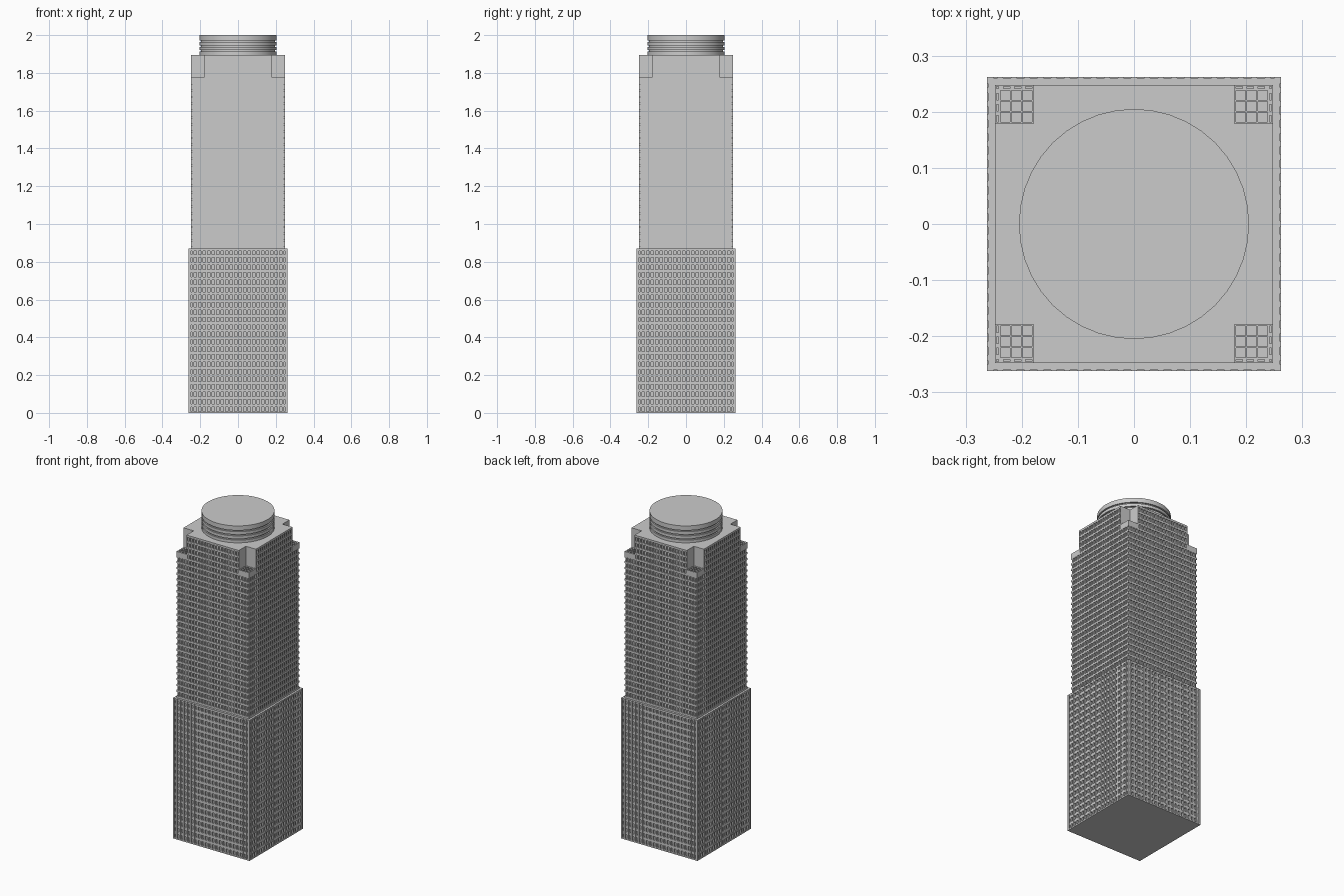
import bpy, bmesh, math
from mathutils import Matrix, Vector

cube = bpy.data.objects.get("Cube")
if cube:
    bpy.data.objects.remove(cube, do_unlink=True)

# One concrete grey for the whole tower
grey = bpy.data.materials.new("concrete grey")
GREY = (0.6, 0.6, 0.6, 1.0)
grey.diffuse_color = GREY
grey.use_nodes = True
grey.node_tree.nodes["Principled BSDF"].inputs["Base Color"].default_value = GREY


def add_box(bm, x0, x1, y0, y1, z0, z1):
    size = Vector((x1 - x0, y1 - y0, z1 - z0))
    mid = Vector((x0 + x1, y0 + y1, z0 + z1)) / 2
    bmesh.ops.create_cube(bm, size=1, matrix=Matrix.Translation(mid) @ Matrix.Diagonal(size.to_4d()))


def square(bm, h, z0, z1):
    add_box(bm, -h, h, -h, h, z0, z1)


def cross(bm, h, arm, z0, z1):
    add_box(bm, -arm, arm, -h, h, z0, z1)
    add_box(bm, -h, -arm, -arm, arm, z0, z1)
    add_box(bm, arm, h, -arm, arm, z0, z1)


def four_sides(bm):
    # Repeat the front's geometry around the z axis
    source = bm.verts[:] + bm.edges[:] + bm.faces[:]
    for k in (1, 2, 3):
        copy = bmesh.ops.duplicate(bm, geom=source)["geom"]
        verts = [v for v in copy if isinstance(v, bmesh.types.BMVert)]
        bmesh.ops.rotate(bm, verts=verts, matrix=Matrix.Rotation(k * math.pi / 2, 3, 'Z'))


def finish(bm, name):
    mesh = bpy.data.meshes.new(name)
    bm.to_mesh(mesh)
    bm.free()
    mesh.materials.append(grey)
    obj = bpy.data.objects.new(name, mesh)
    bpy.context.collection.objects.link(obj)
    return obj


LOW_TOP, LEDGE, ROOF = 0.87, 1.775, 1.895
LOW, UP, ARM = 0.262, 0.248, 0.179

# Lower block: recessed glazing, floor bands and piers
bm = bmesh.new()
square(bm, 0.252, 0.0, LOW_TOP)
finish(bm, "lower_core")

bm = bmesh.new()
square(bm, LOW, 0.0, 0.008)
floors = 22
step = LOW_TOP / floors
for i in range(1, floors):
    square(bm, LOW - 0.002, i * step - 0.008, i * step + 0.008)
square(bm, LOW - 0.002, LOW_TOP - 0.012, LOW_TOP)
finish(bm, "lower_floor_bands")

bm = bmesh.new()
bays = 22
pitch = 2 * LOW / bays
for i in range(bays + 1):
    x = -LOW + i * pitch
    add_box(bm, max(x - 0.005, -LOW), min(x + 0.005, LOW), -LOW, -0.25, 0.0, LOW_TOP)
four_sides(bm)
finish(bm, "lower_piers")

# Upper block: shaft with a cross-shaped crown
bm = bmesh.new()
square(bm, 0.241, LOW_TOP, LEDGE - 0.02)
cross(bm, 0.241, ARM, LEDGE - 0.02, ROOF)
finish(bm, "upper_core")

bm = bmesh.new()
floors = 25
step = (LEDGE - LOW_TOP) / floors
for i in range(floors):
    z = LOW_TOP + i * step
    square(bm, UP, z, z + 0.012)
z = LEDGE
while z < ROOF - 0.02:
    cross(bm, UP, ARM, z, z + 0.012)
    z += step
cross(bm, UP, ARM, ROOF - 0.012, ROOF)
finish(bm, "upper_floor_bands")

bm = bmesh.new()
bays = 24
pitch = 2 * (UP - 0.012) / bays
for i in range(bays + 1):
    x = -UP + 0.012 + i * pitch
    top = ROOF if abs(x) < ARM - 0.003 else LEDGE
    add_box(bm, x - 0.0035, x + 0.0035, -UP, -0.24, LOW_TOP, top)
for s in (-1, 1):   # edge piers of the crown arms
    add_box(bm, min(s * ARM, s * (ARM - 0.005)), max(s * ARM, s * (ARM - 0.005)),
            -UP, -0.24, LEDGE - 0.02, ROOF)
four_sides(bm)
finish(bm, "upper_piers")

# Open lattice on the four corner ledges
bm = bmesh.new()
for i in range(4):
    p = ARM + 0.0015 + i * 0.0197
    add_box(bm, p - 0.0015, p + 0.0015, ARM, UP, LEDGE - 0.025, LEDGE)
    add_box(bm, ARM, UP, p - 0.0015, p + 0.0015, LEDGE - 0.025, LEDGE)
add_box(bm, UP - 0.003, UP, ARM, UP, LEDGE - 0.025, LEDGE)
add_box(bm, ARM, UP, UP - 0.003, UP, LEDGE - 0.025, LEDGE)
four_sides(bm)
finish(bm, "corner_ledge_lattice")

# Round rooftop drum with three grooves
R, r = 0.205, 0.197
profile = [(0, ROOF - 0.005), (R, ROOF - 0.005)]
for g in (1.916, 1.942, 1.968):
    profile += [(R, g - 0.004), (r, g - 0.004), (r, g + 0.004), (R, g + 0.004)]
profile += [(R, 2.0), (0, 2.0)]
bm = bmesh.new()
pts = [bm.verts.new((x, 0, z)) for x, z in profile]
edges = [bm.edges.new(pair) for pair in zip(pts, pts[1:])]
bmesh.ops.spin(bm, geom=pts + edges, cent=(0, 0, 0), axis=(0, 0, 1),
               angle=2 * math.pi, steps=40, use_merge=True)
bmesh.ops.remove_doubles(bm, verts=bm.verts[:], dist=1e-5)
bmesh.ops.recalc_face_normals(bm, faces=bm.faces[:])
drum = finish(bm, "rooftop_drum")
bpy.ops.object.select_all(action='DESELECT')
drum.select_set(True)
bpy.context.view_layer.objects.active = drum
bpy.ops.object.shade_smooth_by_angle(angle=math.radians(30))
